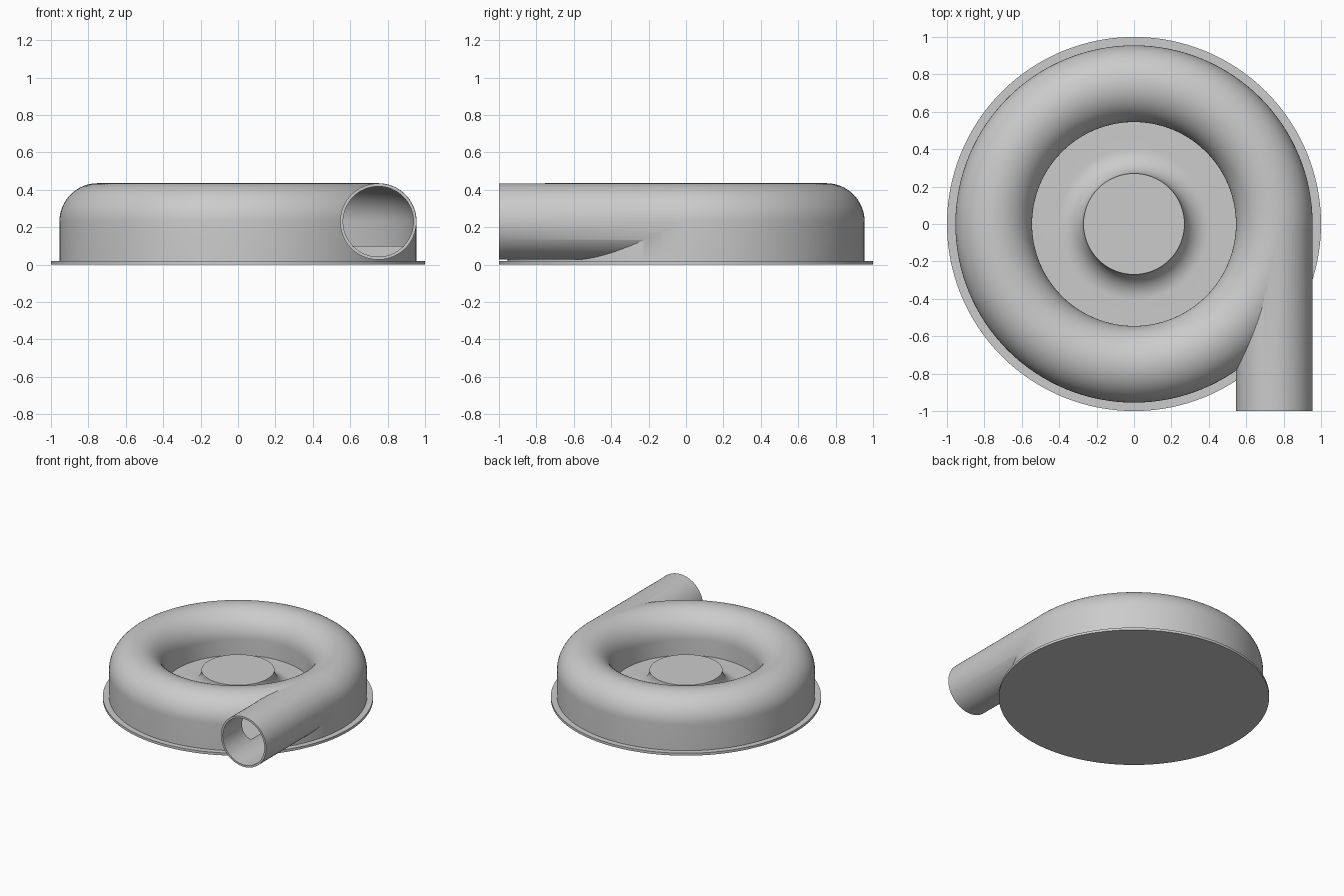
import bpy
import bmesh
import math
from mathutils import Matrix

cube = bpy.data.objects.get("Cube")
if cube:
    bpy.data.objects.remove(cube, do_unlink=True)

# Main sizes
MID_R, MID_Z = 0.75, 0.23      # centre line of the spiral tube
TUBE, BORE = 0.205, 0.19       # outer and inner tube radius
BASE_T, FLOOR = 0.02, 0.10     # base thickness, chamber floor height
SEGMENTS = 128

grey = bpy.data.materials.new("plain grey")
grey.use_nodes = True
colour = (0.6, 0.6, 0.6, 1)
grey.diffuse_color = colour
grey.node_tree.nodes["Principled BSDF"].inputs["Base Color"].default_value = colour


def make_object(name, bm):
    bmesh.ops.recalc_face_normals(bm, faces=bm.faces)
    mesh = bpy.data.meshes.new(name)
    bm.to_mesh(mesh)
    bm.free()
    mesh.materials.append(grey)
    obj = bpy.data.objects.new(name, mesh)
    bpy.context.collection.objects.link(obj)
    return obj


def arc(cx, cz, radius, start, end, steps):
    angles = [math.radians(start + (end - start) * i / steps) for i in range(steps + 1)]
    return [(cx + radius * math.cos(a), cz + radius * math.sin(a)) for a in angles]


def lathe(name, profile, closed=False):
    """Revolve an (r, z) profile about the z axis."""
    bm = bmesh.new()
    verts = [bm.verts.new((r, 0, z)) for r, z in profile]
    pairs = list(zip(verts, verts[1:]))
    if closed:
        pairs.append((verts[-1], verts[0]))
    edges = [bm.edges.new(p) for p in pairs]
    bmesh.ops.spin(bm, geom=verts + edges, cent=(0, 0, 0), axis=(0, 0, 1),
                   angle=math.tau, steps=SEGMENTS, use_merge=True)
    bmesh.ops.remove_doubles(bm, verts=bm.verts, dist=1e-5)
    return make_object(name, bm)


def ring(name, radius, bottom):
    """Ring with straight sides and a half-round top."""
    profile = arc(MID_R, MID_Z, radius, 0, 180, 32)
    profile += [(MID_R - radius, bottom), (MID_R + radius, bottom)]
    return lathe(name, profile, closed=True)


def rod(name, radius, y_front, y_back):
    """Round bar along y on the outlet axis."""
    bm = bmesh.new()
    place = (Matrix.Translation((MID_R, (y_front + y_back) / 2, MID_Z))
             @ Matrix.Rotation(math.pi / 2, 4, "X"))
    bmesh.ops.create_cone(bm, cap_ends=True, segments=64, radius1=radius,
                          radius2=radius, depth=y_back - y_front, matrix=place)
    return make_object(name, bm)


def activate(obj):
    bpy.ops.object.select_all(action="DESELECT")
    obj.select_set(True)
    bpy.context.view_layer.objects.active = obj


def combine(target, tool, operation):
    activate(target)
    mod = target.modifiers.new(operation.lower(), "BOOLEAN")
    mod.object = tool
    mod.operation = operation
    mod.solver = "EXACT"
    bpy.ops.object.modifier_apply(modifier=mod.name)
    bpy.data.objects.remove(tool, do_unlink=True)


# Flat round base
base = lathe("base_plate", [(0, 0), (1, 0), (1, BASE_T), (0, BASE_T)])

# Housing with its tangential outlet, hollowed by the chamber and the bore
housing = ring("housing", TUBE, BASE_T)
combine(housing, rod("outlet_pipe", TUBE - 0.001, -1, 0), "UNION")
combine(housing, ring("chamber_cutter", BORE, FLOOR), "DIFFERENCE")
combine(housing, rod("bore_cutter", BORE - 0.002, -1.1, 0), "DIFFERENCE")

# Centre floor rising through a concave fillet to the hub
fillet = 0.135
hub_profile = [(0, BASE_T), (0.55, BASE_T), (0.55, FLOOR)]
hub_profile += arc(0.27 + fillet, FLOOR + fillet, fillet, 270, 180, 16)
hub_profile.append((0, FLOOR + fillet))
hub = lathe("centre_hub", hub_profile)

for part in (base, housing, hub):
    activate(part)
    bpy.ops.object.shade_smooth_by_angle(angle=math.radians(30))
